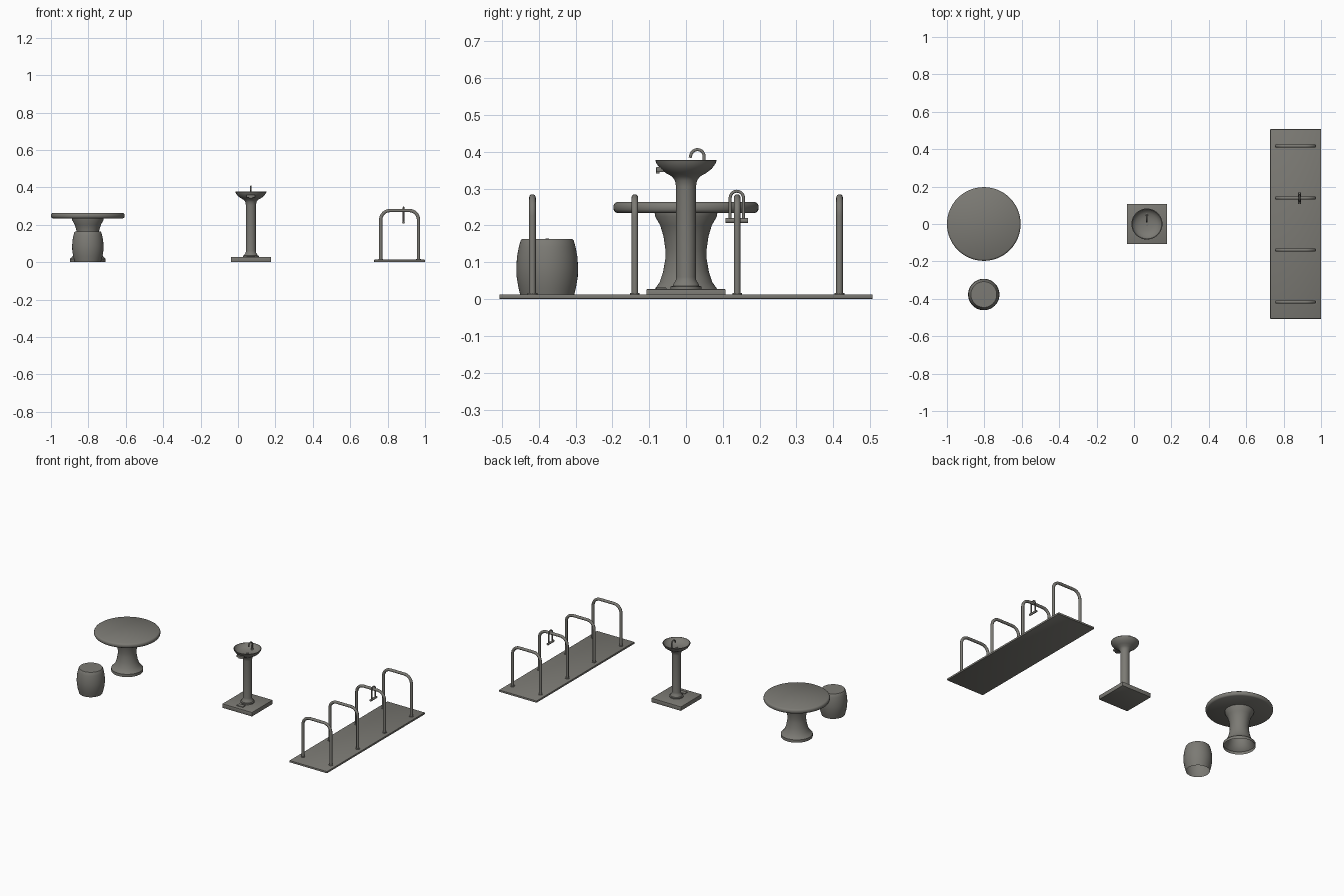
import bpy, bmesh, math
from mathutils import Vector

cube = bpy.data.objects.get("Cube")
if cube:
    bpy.data.objects.remove(cube, do_unlink=True)

stone = bpy.data.materials.new("warm grey")
stone.use_nodes = True
GREY = (0.2, 0.195, 0.175, 1)
stone.diffuse_color = GREY
stone.node_tree.nodes["Principled BSDF"].inputs["Base Color"].default_value = GREY


def finish(name, bm, loc, smooth=True):
    bmesh.ops.recalc_face_normals(bm, faces=bm.faces)
    mesh = bpy.data.meshes.new(name)
    bm.to_mesh(mesh)
    bm.free()
    mesh.materials.append(stone)
    ob = bpy.data.objects.new(name, mesh)
    bpy.context.collection.objects.link(ob)
    ob.location = loc
    if smooth:
        bpy.ops.object.select_all(action='DESELECT')
        ob.select_set(True)
        bpy.context.view_layer.objects.active = ob
        bpy.ops.object.shade_smooth_by_angle(angle=math.radians(35))
    return ob


def lathe(name, profile, loc, sides=48):
    """Spin (radius, z) points about z; radius 0 closes an end."""
    bm = bmesh.new()
    verts = [bm.verts.new((r, 0, z)) for r, z in profile]
    edges = [bm.edges.new(pair) for pair in zip(verts, verts[1:])]
    bmesh.ops.spin(bm, geom=verts + edges, axis=(0, 0, 1), cent=(0, 0, 0),
                   angle=math.tau, steps=sides, use_merge=True)
    bmesh.ops.remove_doubles(bm, verts=bm.verts, dist=0.0002)
    return finish(name, bm, loc)


def box(name, size, loc, bevel=0.0):
    bm = bmesh.new()
    bmesh.ops.create_cube(bm, size=1)
    bmesh.ops.scale(bm, vec=size, verts=bm.verts)
    if bevel:
        bmesh.ops.bevel(bm, geom=bm.edges[:], offset=bevel, segments=2,
                        profile=0.5, affect='EDGES')
    return finish(name, bm, loc)


def arc(cx, cz, r, a0, a1, steps):
    angles = [math.radians(a0 + (a1 - a0) * i / steps) for i in range(steps + 1)]
    return [(cx + r * math.cos(a), cz + r * math.sin(a)) for a in angles]


def tube(name, path, radius, loc, along_y=False, sides=14):
    """Sweep a circle along a planar (u, z) path."""
    bm = bmesh.new()
    pts = [Vector((0, u, z) if along_y else (u, 0, z)) for u, z in path]
    side = Vector((1, 0, 0) if along_y else (0, 1, 0))
    rings = []
    for i, p in enumerate(pts):
        tangent = (pts[min(i + 1, len(pts) - 1)] - pts[max(i - 1, 0)]).normalized()
        normal = tangent.cross(side)
        ring = []
        for k in range(sides):
            a = math.tau * k / sides
            ring.append(bm.verts.new(p + radius * (math.cos(a) * side + math.sin(a) * normal)))
        rings.append(ring)
    for a, b in zip(rings, rings[1:]):
        for k in range(sides):
            j = (k + 1) % sides
            bm.faces.new((a[k], a[j], b[j], b[k]))
    bm.faces.new(rings[0])
    bm.faces.new(rings[-1])
    return finish(name, bm, loc)


# Round table: rounded slab on a hollow waisted pedestal
TABLE = (-0.803, 0, 0)
lathe("table_top", [(0, 0.234), (0.188, 0.234), (0.194, 0.238), (0.197, 0.244),
                    (0.197, 0.254), (0.194, 0.26), (0.188, 0.264), (0, 0.264)], TABLE, 64)
lathe("table_pedestal", [(0.095, 0), (0.095, 0.018), (0.086, 0.026), (0.072, 0.045),
                         (0.062, 0.075), (0.056, 0.11), (0.056, 0.135), (0.061, 0.17),
                         (0.07, 0.2), (0.084, 0.225), (0.085, 0.234)], TABLE)

# Barrel stool, open underneath
lathe("barrel_stool", [(0.07, 0), (0.078, 0.03), (0.083, 0.06), (0.084, 0.085),
                       (0.082, 0.115), (0.077, 0.142), (0.072, 0.159), (0.069, 0.163),
                       (0, 0.164)], (-0.803, -0.377, 0))

# Drinking fountain: slab, column flaring into a hollow bowl
FX = 0.069
box("fountain_slab", (0.215, 0.215, 0.027), (FX, 0, 0.0135), 0.002)
lathe("fountain_column_and_bowl",
      [(0.042, 0.027), (0.042, 0.034), (0.036, 0.036), (0.034, 0.042), (0.028, 0.05),
       (0.027, 0.06), (0.027, 0.305), (0.03, 0.322), (0.038, 0.333), (0.054, 0.342),
       (0.07, 0.354), (0.08, 0.368), (0.083, 0.376), (0.082, 0.378), (0.079, 0.378),
       (0.073, 0.367), (0.058, 0.356), (0.035, 0.349), (0, 0.347)], (FX, 0, 0))
lathe("drain", [(0.009, 0.346), (0.009, 0.35), (0.006, 0.351), (0, 0.351)], (FX, 0, 0), 20)
lathe("spout_collar", [(0.008, 0.348), (0.008, 0.362), (0, 0.362)], (FX, 0.049, 0), 20)
tube("spout", [(0.049, 0.35)] + arc(0.031, 0.388, 0.018, 0, 165, 12) + [(0.011, 0.384)],
     0.0042, (FX, 0, 0), along_y=True)
box("push_button_plate", (0.046, 0.02, 0.014), (FX, -0.071, 0.352), 0.002)
box("push_button", (0.02, 0.01, 0.014), (FX, -0.077, 0.348), 0.002)
box("foot_pedal", (0.046, 0.028, 0.005), (FX, -0.067, 0.0285), 0.001)

# Bicycle rack: long thin plate with four hoops
RX, HALF = 0.864, 0.101
box("rack_plate", (0.272, 1.014, 0.0125), (RX, 0, 0.00675), 0.002)
hoop = ([(-HALF, 0.01)] + arc(-HALF + 0.05, 0.226, 0.05, 180, 90, 8)
        + arc(HALF - 0.05, 0.226, 0.05, 90, 0, 8) + [(HALF, 0.01)])
for i in range(4):
    y = -0.417 + 0.278 * i
    tube(f"hoop_{i + 1}", hoop, 0.009, (RX, y, 0))
    for s in (-1, 1):
        lathe(f"hoop_{i + 1}_flange_{'left' if s > 0 else 'right'}",
              [(0.013, 0.0125), (0.013, 0.0165), (0, 0.0165)], (RX + s * HALF, y, 0), 20)

# Shackle lock hanging over the third hoop
LOCK = (0.885, 0.138, 0)
tube("lock_shackle", [(0.018, 0.214)] + arc(0, 0.275, 0.018, 0, 180, 14) + [(-0.018, 0.214)],
     0.0042, LOCK, along_y=True)
tube("lock_bar", [(-0.031, 0.213), (0.031, 0.213)], 0.007, LOCK, along_y=True)
